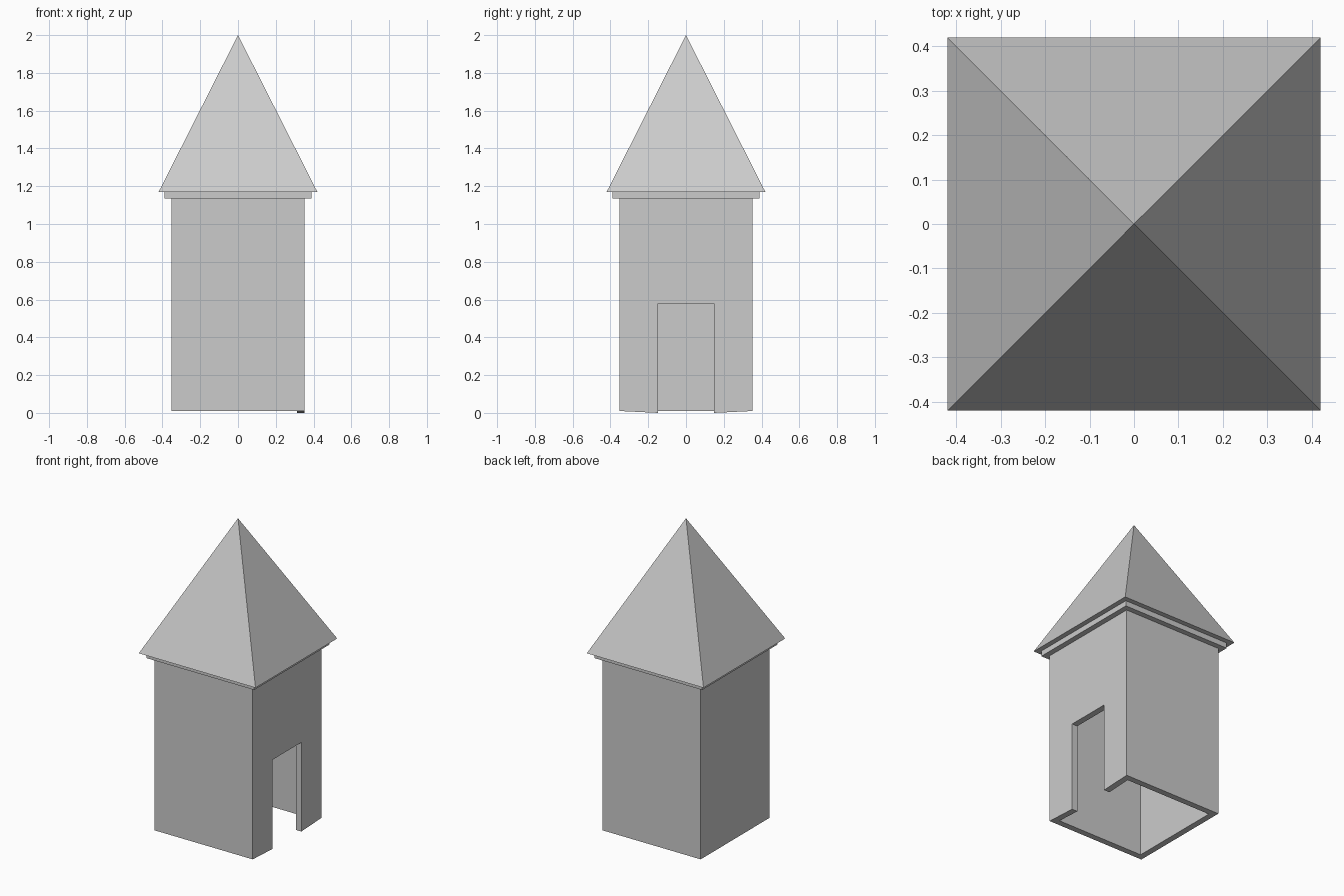
import bpy, bmesh

if "Cube" in bpy.data.objects:
    bpy.data.objects.remove(bpy.data.objects["Cube"])

SQUARE = [(-1, -1), (1, -1), (1, 1), (-1, 1)]
APEX_OUT, APEX_IN = 2.0, 1.91


def make_object(name, bm):
    bmesh.ops.recalc_face_normals(bm, faces=bm.faces)
    mesh = bpy.data.meshes.new(name)
    bm.to_mesh(mesh)
    bm.free()
    obj = bpy.data.objects.new(name, mesh)
    bpy.context.collection.objects.link(obj)
    return obj


def stack_rings(bm, profile, apex):
    """Square rings (half width, z) joined upward and closed to a point."""
    rings = [[bm.verts.new((sx * r, sy * r, z)) for sx, sy in SQUARE]
             for r, z in profile]
    for a, b in zip(rings, rings[1:]):
        for i in range(4):
            j = (i + 1) % 4
            bm.faces.new((a[i], a[j], b[j], b[i]))
    tip = bm.verts.new((0, 0, apex))
    for i in range(4):
        bm.faces.new((rings[-1][i], rings[-1][(i + 1) % 4], tip))
    return rings[0]


def prism(name, outline, x0, x1):
    """Outline in (y, z) extruded along x."""
    bm = bmesh.new()
    face = bm.faces.new([bm.verts.new((x0, y, z)) for y, z in outline])
    res = bmesh.ops.extrude_face_region(bm, geom=[face])
    verts = [v for v in res["geom"] if isinstance(v, bmesh.types.BMVert)]
    bmesh.ops.translate(bm, verts=verts, vec=(x1 - x0, 0, 0))
    return make_object(name, bm)


# Tower: walls, stepped cornice and hollow pointed roof in one shell
bm = bmesh.new()
outer = stack_rings(bm, [(0.353, 0.01), (0.353, 1.135), (0.388, 1.135),
                         (0.388, 1.17), (0.42, 1.17)], APEX_OUT)
inner = stack_rings(bm, [(0.313, 0.01), (0.313, 1.175), (0.355, 1.175),
                         (0.355, 1.21)], APEX_IN)
for i in range(4):
    j = (i + 1) % 4
    bm.faces.new((outer[i], outer[j], inner[j], inner[i]))
tower = make_object("tower_shell", bm)

# Doorway in the right wall
cutter = prism("doorway_cutter", [(-0.147, -0.1), (0.147, -0.1),
                                  (0.147, 0.58), (-0.147, 0.58)], 0.2, 0.5)
cutter.hide_render = True
cutter.hide_viewport = True
mod = tower.modifiers.new("doorway", "BOOLEAN")
mod.operation = "DIFFERENCE"
mod.solver = "EXACT"
mod.object = cutter

# Slightly lowered wall feet on both sides of the doorway
for side, s in (("front", -1), ("back", 1)):
    prism("door_foot_" + side, [(s * 0.353, 0.01), (s * 0.147, 0.01),
                                (s * 0.147, 0.0)], 0.313, 0.353)
